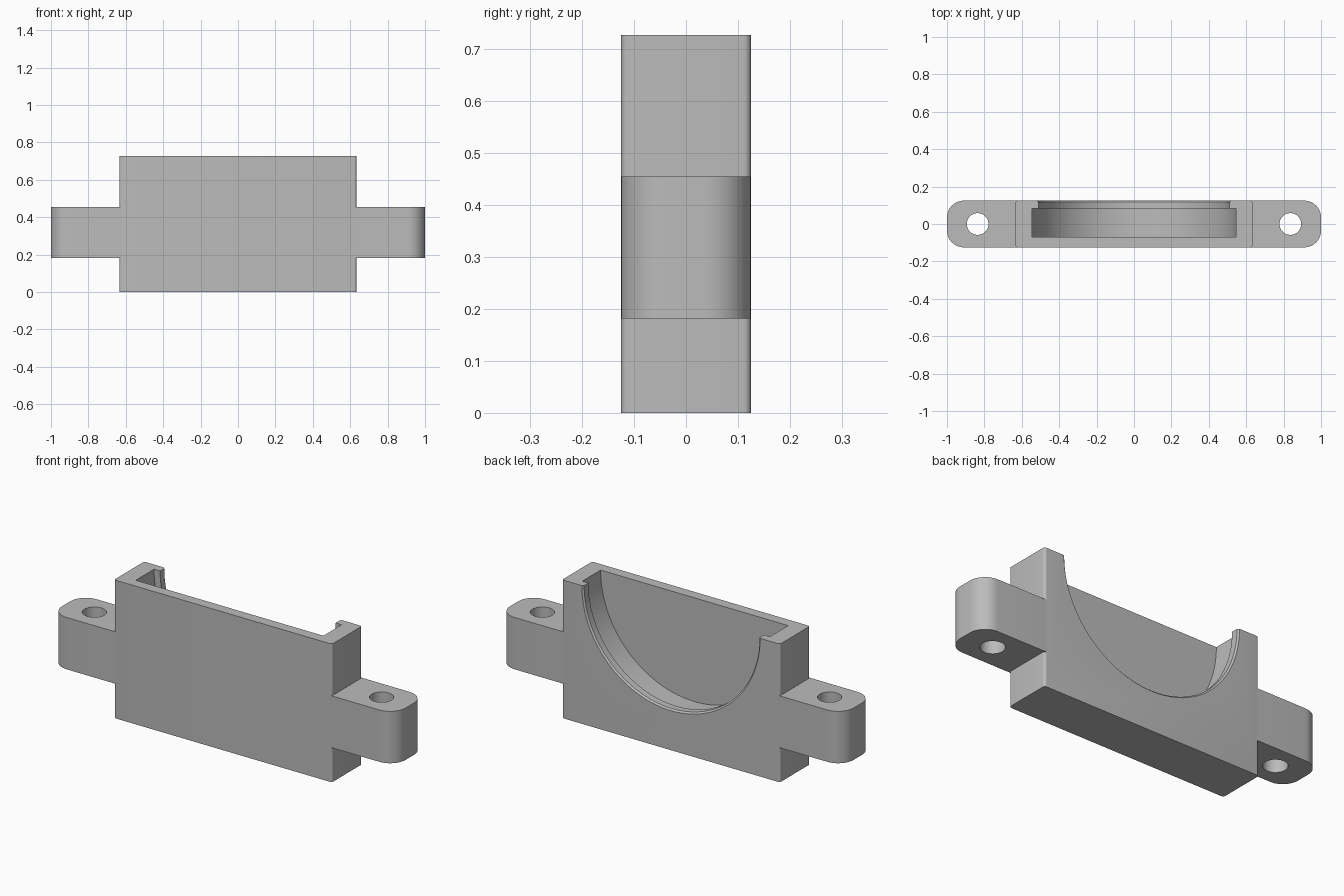
import bpy, bmesh, math

if "Cube" in bpy.data.objects:
    bpy.data.objects.remove(bpy.data.objects["Cube"], do_unlink=True)

grey = bpy.data.materials.new("light grey")
grey.use_nodes = True
colour = (0.5, 0.5, 0.5, 1)
grey.diffuse_color = colour
grey.node_tree.nodes["Principled BSDF"].inputs["Base Color"].default_value = colour

HALF_DEPTH, HALF_BODY, HEIGHT = 0.125, 0.634, 0.727
EAR_LOW, EAR_HIGH = 0.182, 0.455


def finish(name, bm):
    bmesh.ops.recalc_face_normals(bm, faces=bm.faces)
    mesh = bpy.data.meshes.new(name)
    bm.to_mesh(mesh)
    bm.free()
    mesh.materials.append(grey)
    obj = bpy.data.objects.new(name, mesh)
    bpy.context.collection.objects.link(obj)
    return obj


def arc(cx, cy, r, start, steps=12):
    """Quarter circle of points, anticlockwise from a start angle."""
    return [(cx + r * math.cos(start + math.pi / 2 * i / steps),
             cy + r * math.sin(start + math.pi / 2 * i / steps)) for i in range(steps + 1)]


def prism(name, outline, low, high):
    bm = bmesh.new()
    base = bm.faces.new([bm.verts.new((x, y, low)) for x, y in outline])
    moved = bmesh.ops.extrude_face_region(bm, geom=[base])["geom"]
    bmesh.ops.translate(bm, vec=(0, 0, high - low),
                        verts=[v for v in moved if isinstance(v, bmesh.types.BMVert)])
    return finish(name, bm)


def lathe(name, profile, z, segments=128):
    """Closed solid turned about a y-parallel axis at height z."""
    bm = bmesh.new()
    rings = []
    for r, y in profile:
        angles = [(i + 0.5) * math.tau / segments for i in range(segments)]
        rings.append([bm.verts.new((r * math.cos(a), y, z + r * math.sin(a))) for a in angles])
    for a, b in zip(rings, rings[1:]):
        for i in range(segments):
            j = (i + 1) % segments
            bm.faces.new((a[i], a[j], b[j], b[i]))
    bm.faces.new(rings[0])
    bm.faces.new(rings[-1])
    return finish(name, bm)


def cut(obj, cutter):
    mod = obj.modifiers.new("cut", "BOOLEAN")
    mod.operation, mod.solver, mod.object = "DIFFERENCE", "EXACT", cutter
    cutter.hide_render = True
    bpy.ops.object.select_all(action="DESELECT")
    bpy.context.view_layer.objects.active = obj
    obj.select_set(True)
    bpy.ops.object.modifier_apply(modifier=mod.name)
    bpy.data.objects.remove(cutter, do_unlink=True)
    bpy.ops.object.shade_smooth_by_angle(angle=math.radians(30))


# Housing block with softened upright edges
r = 0.014
cx, cy = HALF_BODY - r, HALF_DEPTH - r
outline = []
for i, (sx, sy) in enumerate([(1, 1), (-1, 1), (-1, -1), (1, -1)]):
    outline += arc(sx * cx, sy * cy, r, i * math.pi / 2, 6)
housing = prism("housing", outline, 0, HEIGHT)

# Half-round pocket, narrower lip and chamfered rim, open at the top and back
pocket = [(0.546, -0.07), (0.546, 0.082), (0.511, 0.082), (0.511, 0.117), (0.531, 0.137)]
cut(housing, lathe("pocket_cutter", pocket, HEIGHT))

# Mounting ears with rounded outer corners and an upright bolt hole
r = 0.09
for side, name in ((1, "left_ear"), (-1, "right_ear")):
    outline = [(0.615, -HALF_DEPTH)]
    outline += arc(1 - r, -HALF_DEPTH + r, r, -math.pi / 2)
    outline += arc(1 - r, HALF_DEPTH - r, r, 0)
    outline += [(0.615, HALF_DEPTH)]
    ear = prism(name, [(side * x, y) for x, y in outline], EAR_LOW, EAR_HIGH)
    hole = [(side * 0.836 + 0.058 * math.cos(a * math.tau / 48),
             0.058 * math.sin(a * math.tau / 48)) for a in range(48)]
    cut(ear, prism("hole_cutter", hole, EAR_LOW - 0.1, EAR_HIGH + 0.1))
